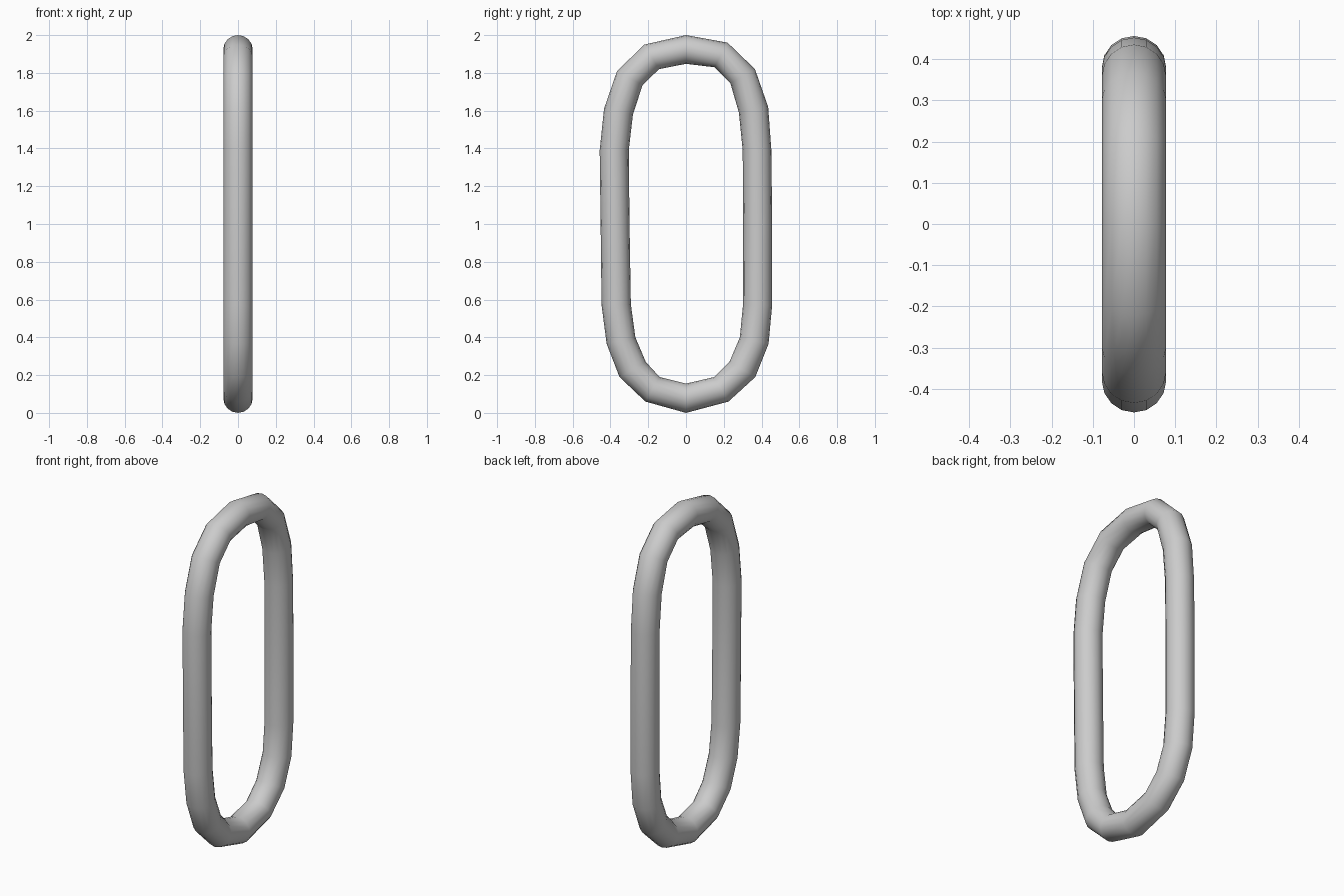
import bpy, bmesh, math

SIDES = 16
HALF_WIDTH = 0.078

# stations around the link: (outer y, outer z, inner y, inner z)
right_side = [
    (0.22, 1.96, 0.15, 1.83), (0.365, 1.82, 0.235, 1.745),
    (0.435, 1.62, 0.28, 1.59), (0.452, 1.39, 0.30, 1.39),
    (0.456, 1.0, 0.303, 1.0), (0.456, 0.57, 0.302, 0.575),
    (0.437, 0.365, 0.285, 0.40), (0.367, 0.19, 0.23, 0.27),
    (0.225, 0.06, 0.15, 0.19),
]
left_side = [
    (-0.215, 0.06, -0.14, 0.19), (-0.352, 0.19, -0.213, 0.27),
    (-0.42, 0.365, -0.268, 0.40), (-0.447, 0.57, -0.292, 0.575),
    (-0.452, 1.0, -0.299, 1.0), (-0.457, 1.39, -0.303, 1.39),
    (-0.434, 1.61, -0.281, 1.58), (-0.365, 1.81, -0.23, 1.735),
    (-0.22, 1.95, -0.143, 1.82),
]
stations = ([(0, 2.0, 0, 1.848)] + right_side
            + [(0, 0.0, 0, 0.155)] + left_side)

# link: mitred round rings joined into a closed tube
bm = bmesh.new()
rings = []
for oy, oz, iy, iz in stations:
    ring = []
    for k in range(SIDES):
        a = 2 * math.pi * k / SIDES
        t = (1 + math.cos(a)) / 2
        ring.append(bm.verts.new((HALF_WIDTH * math.sin(a),
                                  iy + (oy - iy) * t,
                                  iz + (oz - iz) * t)))
    rings.append(ring)
for i, ring in enumerate(rings):
    nxt = rings[(i + 1) % len(rings)]
    for k in range(SIDES):
        j = (k + 1) % SIDES
        bm.faces.new((ring[k], ring[j], nxt[j], nxt[k]))
bmesh.ops.recalc_face_normals(bm, faces=bm.faces)
for f in bm.faces:
    f.smooth = True

mesh = bpy.data.meshes.new("chain_link")
bm.to_mesh(mesh)
bm.free()
link = bpy.data.objects.new("chain_link", mesh)
bpy.context.collection.objects.link(link)
